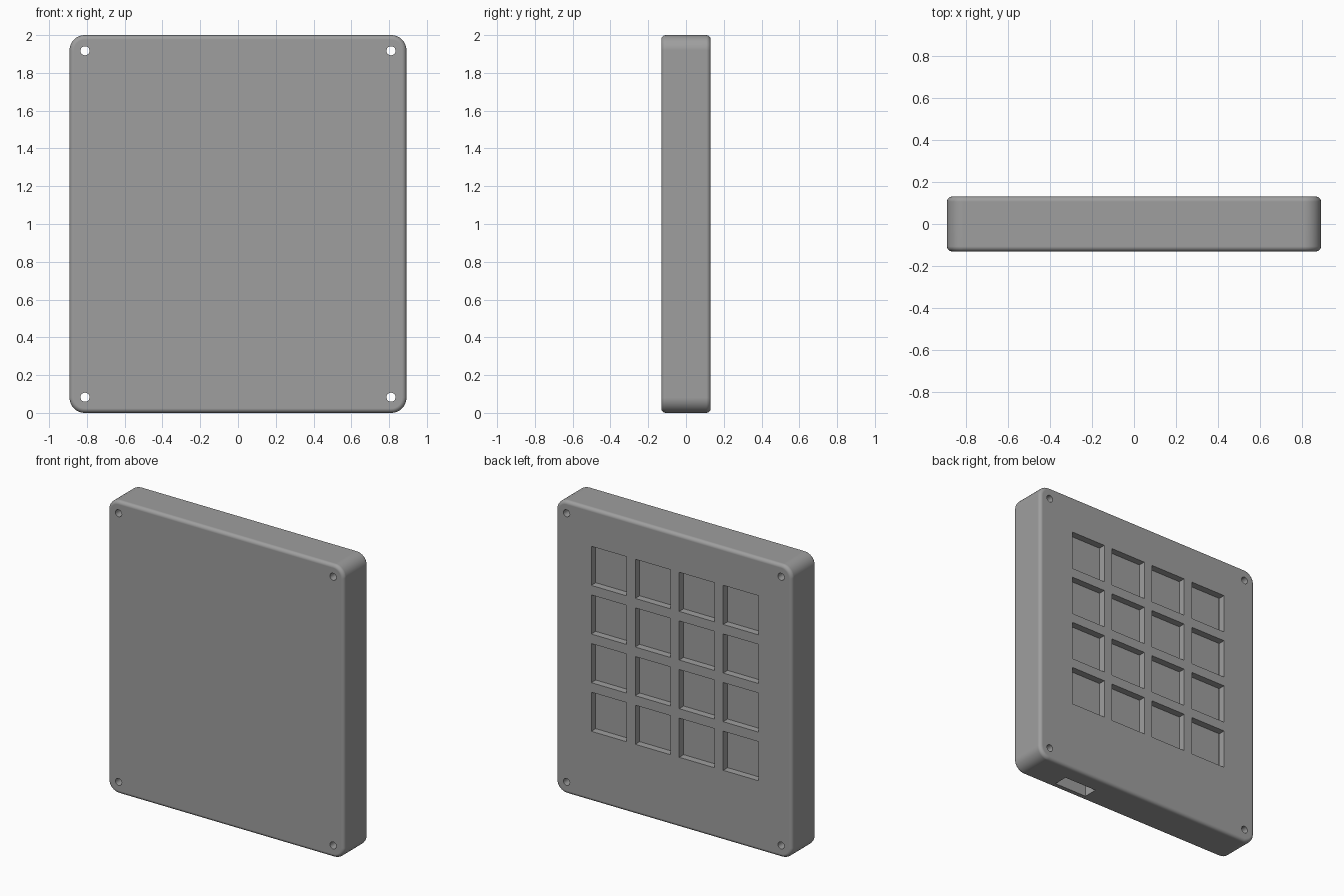
import bpy, bmesh, math
from mathutils import Matrix, Vector

if "Cube" in bpy.data.objects:
    bpy.data.objects.remove(bpy.data.objects["Cube"])

W, D, H = 1.784, 0.262, 2.0         # outer width, depth, height
FLOOR, LID = -0.085, 0.083          # inner faces of the front wall and key plate

grey = bpy.data.materials.new("mid grey")
grey.diffuse_color = (0.345, 0.345, 0.345, 1)
grey.use_nodes = True
grey.node_tree.nodes["Principled BSDF"].inputs["Base Color"].default_value = grey.diffuse_color


def finish(name, bm):
    bmesh.ops.recalc_face_normals(bm, faces=bm.faces)
    mesh = bpy.data.meshes.new(name)
    bm.to_mesh(mesh)
    bm.free()
    obj = bpy.data.objects.new(name, mesh)
    bpy.context.collection.objects.link(obj)
    mesh.materials.append(grey)
    return obj


def add_box(bm, lo, hi):
    lo, hi = Vector(lo), Vector(hi)
    m = Matrix.Translation((lo + hi) / 2) @ Matrix.Diagonal((*(hi - lo), 1))
    return bmesh.ops.create_cube(bm, size=1, matrix=m)["verts"]


# Case: box with rounded corners and filleted front and back rims
bm = bmesh.new()
add_box(bm, (-W / 2, -D / 2, 0), (W / 2, D / 2, H))
corners = [e for e in bm.edges
           if abs(e.verts[0].co.y - e.verts[1].co.y) > 0.1]
bmesh.ops.bevel(bm, geom=corners, offset=0.08, segments=8, profile=0.5,
                affect='EDGES')
rims = [e for e in bm.edges
        if abs(e.verts[0].co.y - e.verts[1].co.y) < 1e-4]
bmesh.ops.bevel(bm, geom=rims, offset=0.024, segments=4, profile=0.5,
                affect='EDGES')
case = finish("case", bm)

# Inner cavity
bm = bmesh.new()
add_box(bm, (-0.757, FLOOR, 0.13), (0.757, LID, H - 0.13))
cavity = finish("cavity_cutter", bm)

# Four by four grid of key windows through the back plate
bm = bmesh.new()
for col in range(4):
    for row in range(4):
        x = -0.008 + (col - 1.5) * 0.332
        z = 1.11 + (row - 1.5) * 0.332
        s = 0.1335
        add_box(bm, (x - s, LID - 0.02, z - s), (x + s, 0.2, z + s))
windows = finish("key_window_cutter", bm)

# Cable slot through the bottom wall
bm = bmesh.new()
add_box(bm, (0.333, FLOOR + 0.0005, -0.1), (0.582, 0.015, 0.2))
slot = finish("cable_slot_cutter", bm)

# Screw holes right through the four corners
bm = bmesh.new()
for x in (-0.81, 0.81):
    for z in (0.083, 1.917):
        m = Matrix.Translation((x, 0, z)) @ Matrix.Rotation(math.pi / 2, 4, 'X')
        bmesh.ops.create_cone(bm, cap_ends=True, segments=32, radius1=0.024,
                              radius2=0.024, depth=0.6, matrix=m)
screws = finish("screw_hole_cutter", bm)

# Cut the case and shade it
bpy.context.view_layer.objects.active = case
case.select_set(True)
for cutter in (cavity, windows, slot, screws):
    mod = case.modifiers.new(cutter.name, 'BOOLEAN')
    mod.operation = 'DIFFERENCE'
    mod.solver = 'EXACT'
    mod.object = cutter
    bpy.ops.object.modifier_apply(modifier=mod.name)
    bpy.data.objects.remove(cutter)
bpy.ops.object.shade_smooth_by_angle(angle=math.radians(30))

# Keep the large faces flat next to the fillets
weighted = case.modifiers.new("flat_faces", 'WEIGHTED_NORMAL')
weighted.keep_sharp = True
weighted.weight = 100

# Switch plate just behind the key windows
bm = bmesh.new()
add_box(bm, (-0.637, LID - 0.013, 0.13), (0.757, LID - 0.001, H - 0.13))
finish("switch_plate", bm)
